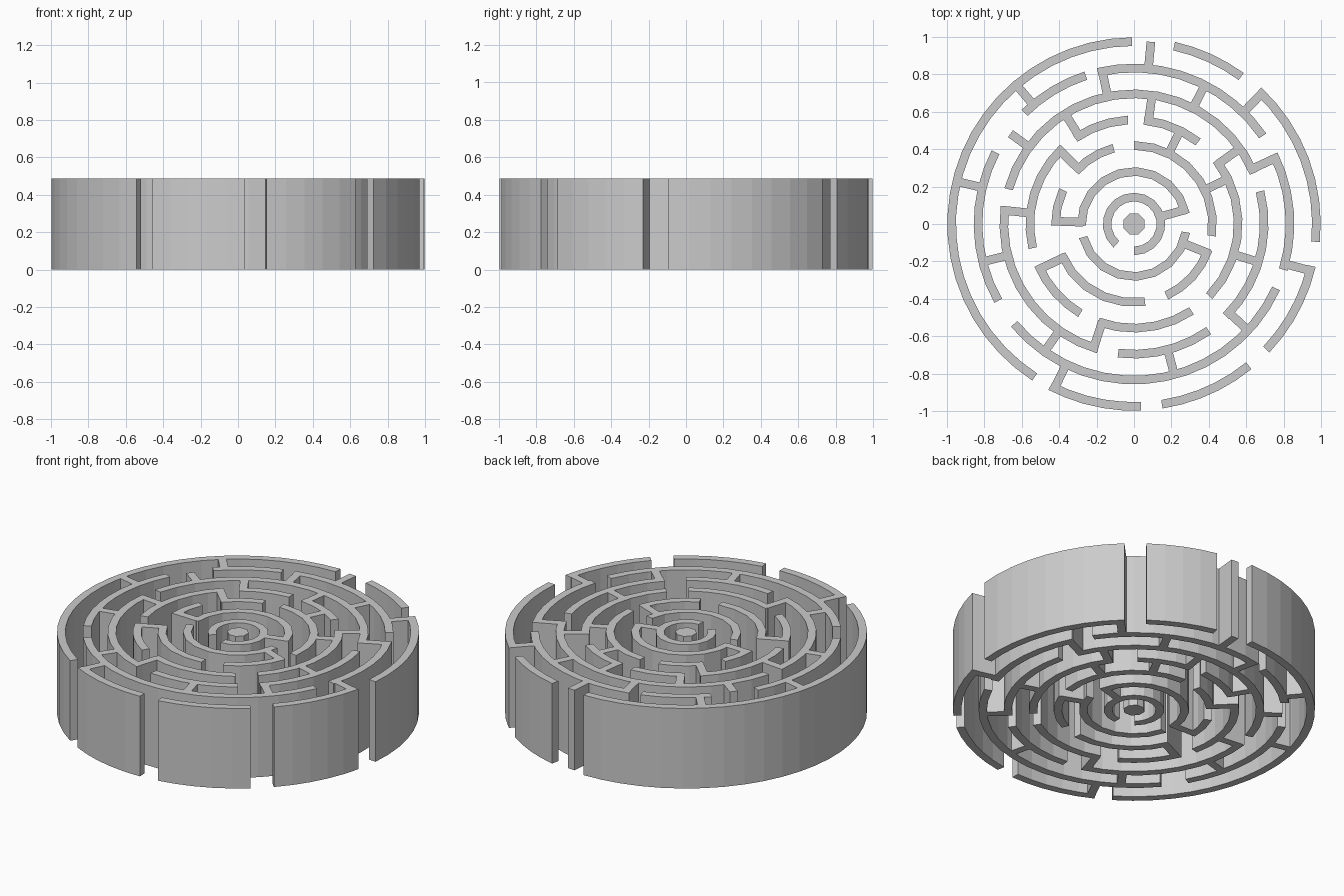
import bpy, bmesh
from math import radians, degrees, cos, sin, ceil

if "Cube" in bpy.data.objects:
    bpy.data.objects.remove(bpy.data.objects["Cube"])

HEIGHT = 0.487
WALL = 0.046
# outer radius of each ring, from the outside in
OUTER = {1: 0.998, 2: 0.857, 3: 0.719, 4: 0.580, 5: 0.443, 6: 0.304, 7: 0.167}


def extrude_outline(name, outline):
    """Make a solid of wall height from a counter-clockwise plan outline."""
    bm = bmesh.new()
    low = [bm.verts.new((x, y, 0)) for x, y in outline]
    high = [bm.verts.new((x, y, HEIGHT)) for x, y in outline]
    n = len(outline)
    for i in range(n):
        j = (i + 1) % n
        bm.faces.new((low[i], low[j], high[j], high[i]))
    # caps: quad strip between the two halves of the outline
    if n % 2 == 0:
        for i in range(n // 2 - 1):
            a, b, c, d = i, i + 1, n - 2 - i, n - 1 - i
            bm.faces.new((high[a], high[b], high[c], high[d]))
            bm.faces.new((low[d], low[c], low[b], low[a]))
    bmesh.ops.recalc_face_normals(bm, faces=bm.faces[:])
    mesh = bpy.data.meshes.new(name)
    bm.to_mesh(mesh)
    bm.free()
    obj = bpy.data.objects.new(name, mesh)
    bpy.context.collection.objects.link(obj)
    return obj


def polar(r, a):
    return r * cos(radians(a)), r * sin(radians(a))


def arc_wall(ring, start, end):
    """Curved wall along one ring, angles in degrees."""
    r = OUTER[ring]
    step = min(20, degrees(0.12 / r))
    n = max(2, ceil((end - start) / step))
    angles = [start + (end - start) * i / n for i in range(n + 1)]
    outline = [polar(r, a) for a in angles]
    outline += [polar(r - WALL, a) for a in reversed(angles)]
    extrude_outline(f"ring_{ring}_wall", outline)


def spoke_wall(r_in, r_out, angle):
    """Straight radial wall between two radii."""
    c, s = polar(1, angle)
    h = WALL / 2
    corners = [(r_in, -h), (r_out, -h), (r_out, h), (r_in, h)]
    extrude_outline("spoke_wall", [(c * u - s * v, s * u + c * v) for u, v in corners])


# curved walls
ARCS = {
    1: [(90.6, 237), (54, 77.3), (-5.6, 47), (-43.5, -13.3), (-81.2, -51), (-117.3, -87.8)],
    2: [(108, 134.5), (34.4, 103.4), (-17, 26.5), (-140.2, -24.4), (152.6, 209.5)],
    3: [(23, 164.5), (-45, 14.5), (-97, -55), (172.3, 254)],
    4: [(93.3, 124.5), (52, 84.5), (-43.8, 37.7), (250, 303.5), (203.3, 239), (133, 193.4)],
    5: [(105, 138), (-8.7, 90), (-65.7, -19), (202.5, 278), (154.4, 181)],
    6: [(11.5, 182), (194.5, 351)],
    7: [(-90, 229)],
}
for ring, spans in ARCS.items():
    for start, end in spans:
        arc_wall(ring, start, end)

# radial walls, keyed by the ring on their outer side
SPOKES = {
    1: [166.5, 130.2, 45.6, -14.8, -115.8],
    2: [101.7, 63, 25, -43, -75, -125, 194],
    3: [122, 82, 35.5, -17, 252, 174],
    4: [63.7, 25.7, 205.5, 135.2],
    5: [178, -21.5],
    6: [15.5],
}
for ring, angles in SPOKES.items():
    for a in angles:
        # end just inside both rings so the corners close
        spoke_wall(OUTER[ring + 1] - WALL * 0.7, OUTER[ring] - WALL * 0.2, a)

# free-ended radial stubs
spoke_wall(OUTER[2] - WALL / 2, 0.978, 84.7)
spoke_wall(OUTER[3] - WALL / 2, 0.818, 143.8)

# octagonal centre post
extrude_outline("centre_post", [polar(0.06, 22.5 + 45 * i) for i in range(8)])
